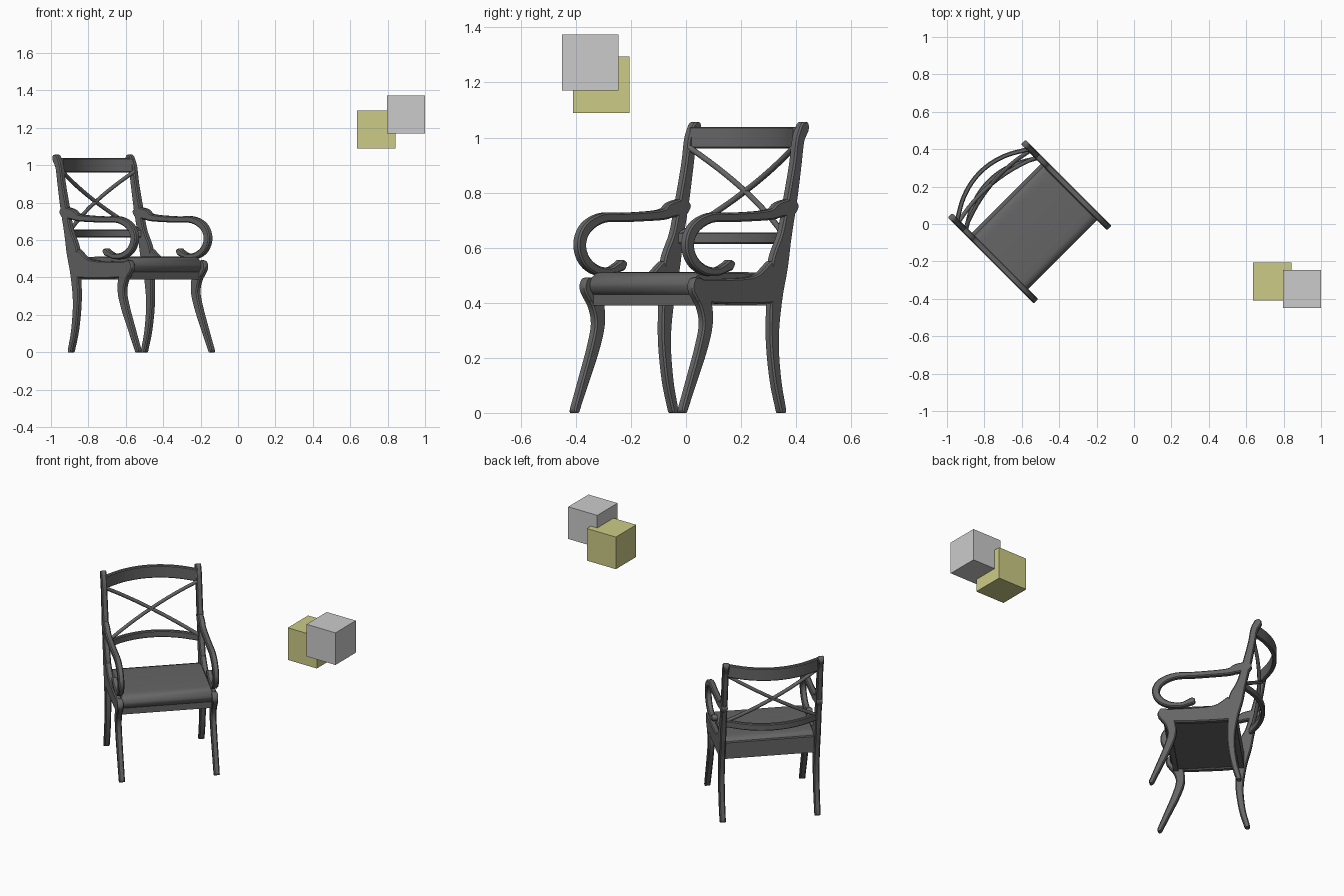
import bpy, bmesh, math
from mathutils import Matrix, Vector

cube = bpy.data.objects.get("Cube")
if cube:
    bpy.data.objects.remove(cube, do_unlink=True)


def material(name, color):
    m = bpy.data.materials.new(name)
    m.use_nodes = True
    m.diffuse_color = (*color, 1)
    m.node_tree.nodes["Principled BSDF"].inputs["Base Color"].default_value = (*color, 1)
    return m


CHARCOAL = material("charcoal", (0.13, 0.13, 0.13))
GREY = material("light grey", (0.6, 0.6, 0.6))
KHAKI = material("khaki", (0.6, 0.6, 0.24))

# Chair frame: local x points forward, local y to the chair's left
CHAIR = Matrix.Translation((-0.273, -0.273, 0)) @ Matrix.Rotation(-math.pi / 4, 4, "Z")
SIDE_Y = 0.277


def finish(name, bm, mat, matrix, smooth=True):
    bmesh.ops.recalc_face_normals(bm, faces=bm.faces)
    me = bpy.data.meshes.new(name)
    bm.to_mesh(me)
    bm.free()
    ob = bpy.data.objects.new(name, me)
    bpy.context.collection.objects.link(ob)
    me.materials.append(mat)
    ob.matrix_world = matrix
    if smooth:
        bpy.ops.object.select_all(action="DESELECT")
        ob.select_set(True)
        bpy.context.view_layer.objects.active = ob
        bpy.ops.object.shade_smooth_by_angle(angle=math.radians(35))
    return ob


def spline(points, steps=5):
    """Catmull-Rom samples through points of (a, b, width)."""
    p = [Vector(q) for q in points]
    p = [2 * p[0] - p[1]] + p + [2 * p[-1] - p[-2]]
    out = []
    for i in range(1, len(p) - 2):
        a, b, c, d = p[i - 1:i + 3]
        for k in range(steps):
            t = k / steps
            out.append(0.5 * (2 * b + (c - a) * t + (2 * a - 5 * b + 4 * c - d) * t * t
                              + (3 * b - a - 3 * c + d) * t ** 3))
    return out + [p[-2]]


def round_end(end, before):
    """Extra samples that close a ribbon with a half circle."""
    d = (end - before).to_2d().normalized()
    r = end.z / 2
    return [Vector((end.x + d.x * r * math.sin(t), end.y + d.y * r * math.sin(t),
                    end.z * math.cos(t))) for t in (0.4, 0.8, 1.15, 1.45)]


def ribbon(name, points, thick, offset=0.0, flat=False, rounded=True, mirror=False):
    """Chamfered strip along a path in the side plane, or the ground plane if flat."""
    s = spline(points)
    if rounded:
        s = round_end(s[0], s[1])[::-1] + s + round_end(s[-1], s[-2])
    bm = bmesh.new()
    rings = []
    for i, q in enumerate(s):
        t = (s[min(i + 1, len(s) - 1)] - s[max(i - 1, 0)]).to_2d().normalized()
        n = Vector((-t.y, t.x))
        w, h = q.z / 2, thick / 2
        c = min(0.006, w * 0.4)
        ring = []
        for e, f in ((w, h - c), (w - c, h), (c - w, h), (-w, h - c),
                     (-w, c - h), (c - w, -h), (w - c, -h), (w, c - h)):
            a, b = q.x + n.x * e, q.y + n.y * e
            co = (a, b, offset + f) if flat else (a, offset + f, max(b, 0))
            ring.append(bm.verts.new(co))
        rings.append(ring)
    for r0, r1 in zip(rings, rings[1:]):
        for k in range(8):
            bm.faces.new((r0[k], r0[k - 1], r1[k - 1], r1[k]))
    bm.faces.new(rings[0])
    bm.faces.new(rings[-1])
    ob = finish(name, bm, CHARCOAL, CHAIR)
    if mirror:
        ob.modifiers.new("Mirror", "MIRROR").use_axis = (False, True, False)
    return ob


def box(name, lo, hi, mat=CHARCOAL, matrix=CHAIR):
    bm = bmesh.new()
    bmesh.ops.create_cube(bm, size=1)
    for v in bm.verts:
        v.co = [(a + b) / 2 + c * (b - a) for a, b, c in zip(lo, hi, v.co)]
    return finish(name, bm, mat, matrix, smooth=False)


# Side frames, mirrored to both sides
ribbon("back_posts_and_legs", [
    (-0.706, 1.034, 0.046), (-0.685, 0.99, 0.042), (-0.67, 0.9, 0.042),
    (-0.644, 0.774, 0.05), (-0.614, 0.647, 0.055), (-0.58, 0.538, 0.085),
    (-0.562, 0.411, 0.06), (-0.552, 0.266, 0.045), (-0.568, 0.121, 0.038),
    (-0.596, 0.012, 0.032)], 0.034, SIDE_Y, mirror=True)
ribbon("front_legs", [
    (-0.165, 0.455, 0.075), (-0.2, 0.393, 0.062), (-0.21, 0.32, 0.05),
    (-0.184, 0.23, 0.044), (-0.138, 0.12, 0.036), (-0.092, 0.012, 0.028)],
    0.034, SIDE_Y, mirror=True)
ribbon("side_rails", [
    (-0.16, 0.444, 0.085), (-0.3, 0.441, 0.092), (-0.42, 0.443, 0.098),
    (-0.49, 0.452, 0.115), (-0.56, 0.475, 0.16)], 0.034, SIDE_Y, rounded=False, mirror=True)
ribbon("armrests", [
    (-0.64, 0.748, 0.062), (-0.58, 0.737, 0.056), (-0.527, 0.719, 0.038),
    (-0.348, 0.71, 0.034), (-0.23, 0.708, 0.036), (-0.148, 0.672, 0.042),
    (-0.117, 0.614, 0.044), (-0.138, 0.556, 0.04), (-0.194, 0.52, 0.034),
    (-0.261, 0.513, 0.03), (-0.305, 0.527, 0.034), (-0.325, 0.536, 0.04)],
    0.034, SIDE_Y, mirror=True)

# Curved back rails
for name, x, z, height in (("top_back_rail", -0.682, 1.0, 0.078),
                           ("lower_back_rail", -0.615, 0.635, 0.042)):
    arc = [(x - 0.095 * (1 - t * t), t * 0.27, 0.024) for t in (-1, -0.6, -0.2, 0.2, 0.6, 1)]
    ribbon(name, arc, height, z, flat=True, rounded=False)

# Crossed back rods
for side, label in ((1, "left"), (-1, "right")):
    cu = bpy.data.curves.new(label + "_back_rod", "CURVE")
    cu.dimensions = "3D"
    cu.bevel_depth = 0.011
    cu.bevel_resolution = 2
    sp = cu.splines.new("POLY")
    sp.points.add(12)
    for i, p in enumerate(sp.points):
        t = i / 12
        p.co = (-0.67 + 0.05 * t - 0.18 * t * (1 - t), side * 0.27 * (1 - 2 * t),
                0.965 - 0.32 * t, 1)
    cu.materials.append(CHARCOAL)
    rod = bpy.data.objects.new(label + "_back_rod", cu)
    bpy.context.collection.objects.link(rod)
    rod.matrix_world = CHAIR

# Seat
ribbon("seat_cushion", [(-0.525, 0.464, 0.09), (-0.36, 0.466, 0.092), (-0.198, 0.464, 0.09)], 0.53)
box("seat_board", (-0.56, -0.265, 0.402), (-0.18, 0.265, 0.44))
box("front_rail", (-0.2, -0.265, 0.39), (-0.17, 0.265, 0.44))
box("back_rail", (-0.58, -0.265, 0.39), (-0.55, 0.265, 0.49))

# Floating cubes
WORLD = Matrix.Identity(4)
box("khaki_cube", (0.637, -0.41, 1.09), (0.841, -0.206, 1.294), KHAKI, WORLD)
box("grey_cube", (0.796, -0.45, 1.17), (1.0, -0.246, 1.374), GREY, WORLD)
